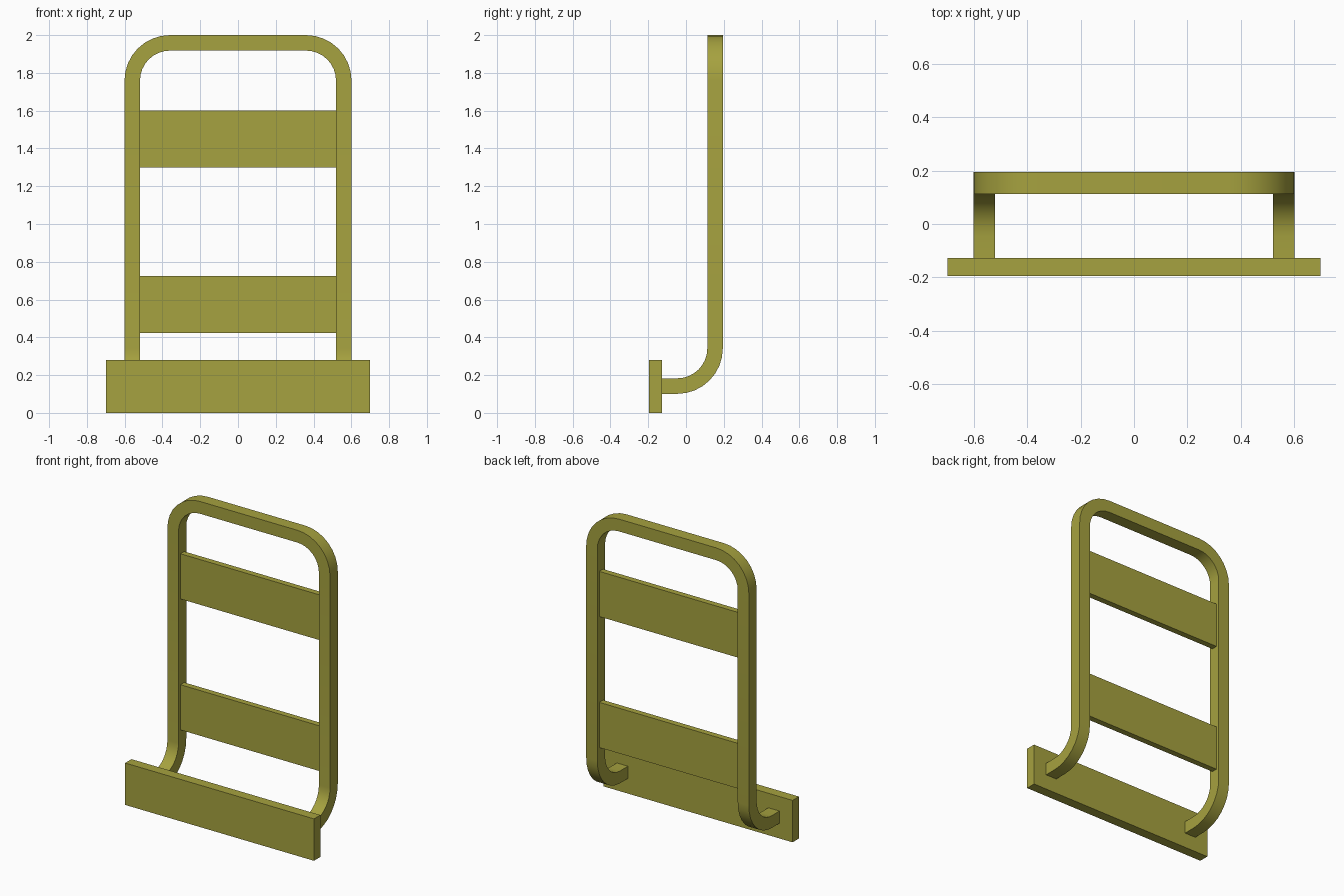
import bpy, bmesh
from math import sin, cos, pi, radians
from mathutils import Vector

if "Cube" in bpy.data.objects:
    bpy.data.objects.remove(bpy.data.objects["Cube"])

olive = bpy.data.materials.new("olive_paint")
olive.diffuse_color = (0.38, 0.36, 0.05, 1)
olive.use_nodes = True
olive.node_tree.nodes["Principled BSDF"].inputs["Base Color"].default_value = olive.diffuse_color


def add_object(name, bm):
    bmesh.ops.recalc_face_normals(bm, faces=bm.faces)
    mesh = bpy.data.meshes.new(name)
    bm.to_mesh(mesh)
    bm.free()
    mesh.materials.append(olive)
    obj = bpy.data.objects.new(name, mesh)
    bpy.context.collection.objects.link(obj)
    return obj


def box(name, lo, hi):
    bm = bmesh.new()
    bmesh.ops.create_cube(bm, size=1)
    lo, hi = Vector(lo), Vector(hi)
    bmesh.ops.scale(bm, vec=hi - lo, verts=bm.verts)
    bmesh.ops.translate(bm, vec=(lo + hi) / 2, verts=bm.verts)
    return add_object(name, bm)


# Bent square-bar frame: rings of (centre, side u, side v) along the left half
HALF, R, STEPS = 0.041, 0.2, 8
X, Y = Vector((1, 0, 0)), Vector((0, 1, 0))
angles = [i / STEPS * pi / 2 for i in range(STEPS + 1)]
rings = [(Vector((-0.56, -0.13, 0.142)), X, Vector((0, 0, -1)))]
for a in angles:  # foot bend
    rings.append((Vector((-0.56, -0.046 + R * sin(a), 0.342 - R * cos(a))),
                  X, Vector((0, sin(a), -cos(a)))))
for a in angles:  # top corner bend
    rings.append((Vector((-0.36 - R * cos(a), 0.154, 1.759 + R * sin(a))),
                  Vector((cos(a), 0, -sin(a))), Y))
rings.append((Vector((0, 0.154, 1.959)), Vector((0, 0, -1)), Y))

bm = bmesh.new()
loops = [[bm.verts.new(c + HALF * (u * i + v * j))
          for i, j in ((-1, -1), (1, -1), (1, 1), (-1, 1))] for c, u, v in rings]
for p, q in zip(loops, loops[1:]):
    for k in range(4):
        n = (k + 1) % 4
        bm.faces.new((p[k], p[n], q[n], q[k]))
bm.faces.new(loops[0])
frame = add_object("bent_frame", bm)
mirror = frame.modifiers.new("mirror", 'MIRROR')
mirror.use_clip = True

bpy.context.view_layer.objects.active = frame
frame.select_set(True)
bpy.ops.object.shade_smooth_by_angle(angle=radians(30))

# Cross slats recessed between the uprights
box("upper_slat", (-0.52, 0.134, 1.298), (0.52, 0.174, 1.6))
box("lower_slat", (-0.52, 0.134, 0.423), (0.52, 0.174, 0.725))

# Front plate on the feet
box("front_plate", (-0.698, -0.195, 0), (0.698, -0.128, 0.28))
